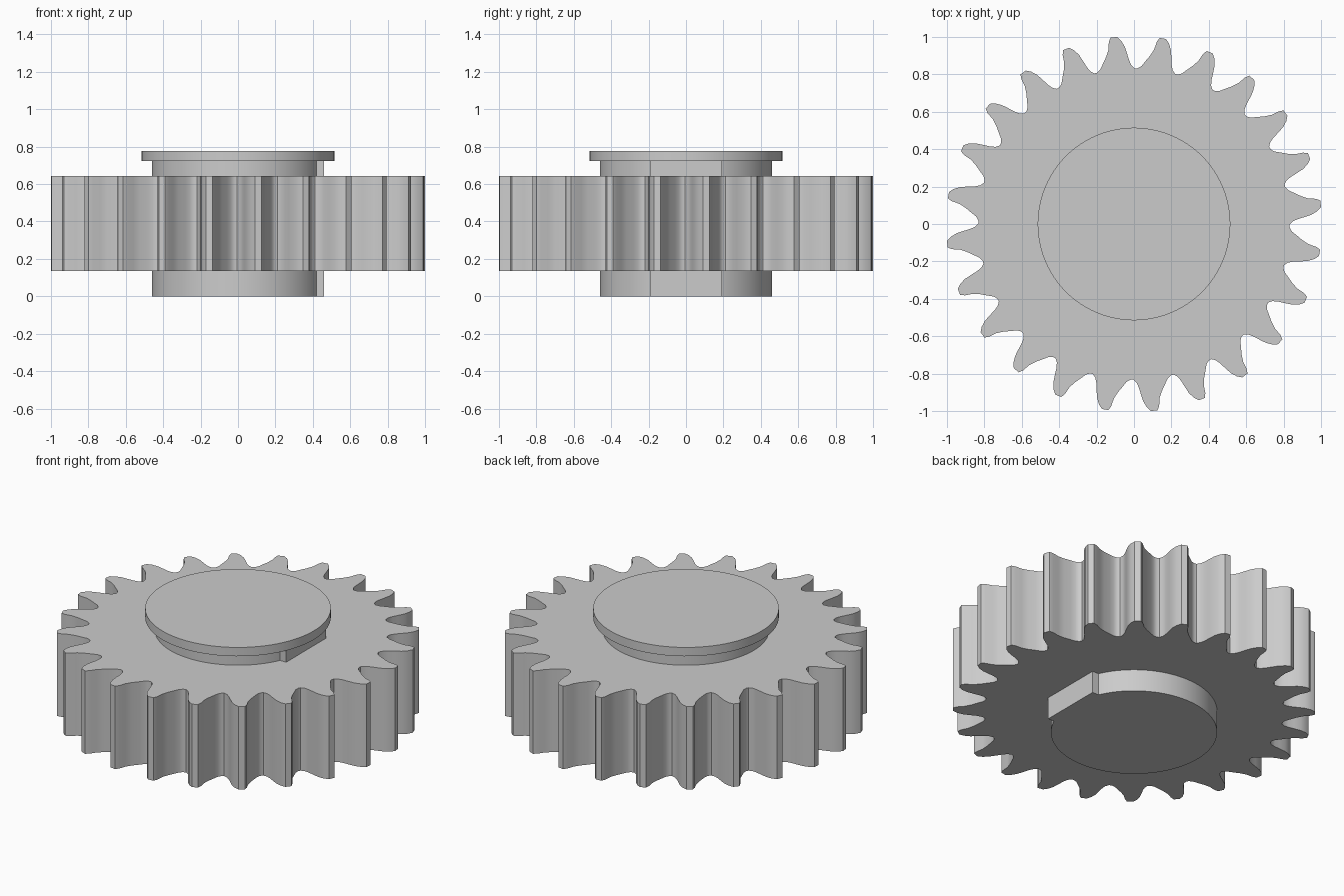
import bpy, bmesh
from math import radians, cos, sin

cube = bpy.data.objects.get("Cube")
if cube:
    bpy.data.objects.remove(cube, do_unlink=True)

grey = bpy.data.materials.new("plain_grey")
grey.use_nodes = True
colour = (0.6, 0.6, 0.6, 1)
grey.diffuse_color = colour
grey.node_tree.nodes["Principled BSDF"].inputs["Base Color"].default_value = colour


def extrude_outline(name, points, z0, z1):
    """Solid prism from a flat outline, with smooth sides and sharp rims."""
    bm = bmesh.new()
    face = bm.faces.new([bm.verts.new((x, y, z0)) for x, y in points])
    moved = bmesh.ops.extrude_face_region(bm, geom=[face])["geom"]
    verts = [v for v in moved if isinstance(v, bmesh.types.BMVert)]
    bmesh.ops.translate(bm, verts=verts, vec=(0, 0, z1 - z0))
    bmesh.ops.recalc_face_normals(bm, faces=bm.faces)
    mesh = bpy.data.meshes.new(name)
    bm.to_mesh(mesh)
    bm.free()
    mesh.materials.append(grey)
    obj = bpy.data.objects.new(name, mesh)
    bpy.context.collection.objects.link(obj)
    bpy.ops.object.select_all(action='DESELECT')
    obj.select_set(True)
    bpy.context.view_layer.objects.active = obj
    bpy.ops.object.shade_smooth_by_angle(angle=radians(30))
    return obj


def polar(radius, degrees):
    return radius * cos(radians(degrees)), radius * sin(radians(degrees))


def circle(radius, sides=96):
    return [polar(radius, 360 * i / sides) for i in range(sides)]


# Toothed ring: one slightly leaning tooth (radius, degrees), repeated round
TEETH = 24
tooth = [(0.832, -7.3), (0.848, -6.1), (0.875, -5.3), (0.91, -4.7), (0.95, -4.0),
         (0.982, -3.0), (1.004, -1.8), (1.004, 0.2), (0.98, 0.9), (0.94, 1.4),
         (0.905, 2.5), (0.87, 4.1), (0.845, 5.3), (0.833, 6.6)]
step = 360 / TEETH
outline = [polar(r, a + 7 + step * i) for i in range(TEETH) for r, a in tooth]
extrude_outline("gear_ring", outline, 0.135, 0.643)

# Round hub through the gear, and the wider cap on top
extrude_outline("hub", circle(0.461), 0, 0.725)
extrude_outline("top_cap", circle(0.515), 0.723, 0.777)

# Flat key on the side of the hub
extrude_outline("hub_key", [(0.3, -0.192), (0.461, -0.192), (0.461, 0.192), (0.3, 0.192)],
                0, 0.725)
